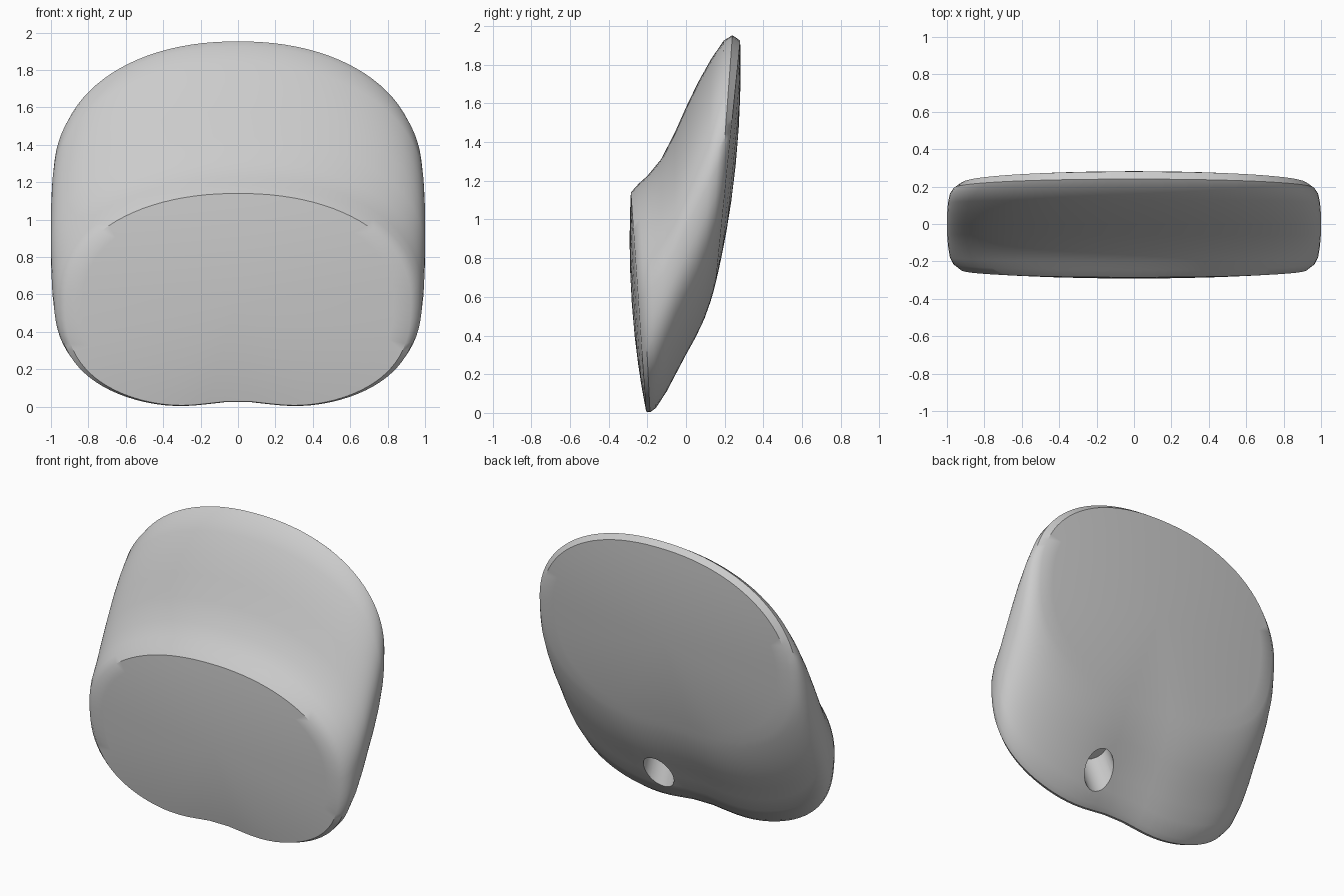
import bpy, bmesh, math
from mathutils import Vector, Matrix

cube = bpy.data.objects.get("Cube")
if cube:
    bpy.data.objects.remove(cube, do_unlink=True)

grey = bpy.data.materials.new("light grey")
grey.use_nodes = True
colour = (0.6, 0.6, 0.6, 1)
grey.diffuse_color = colour
grey.node_tree.nodes["Principled BSDF"].inputs["Base Color"].default_value = colour

SIDES = 96

# Stations front to back: y and z of the lower edge, y and z of the upper edge, half width
STATIONS = [
    (-.205, -.015, -.285, 1.14, .925),
    (-.185, -.018, -.245, 1.185, .965),
    (-.155, .005, -.2, 1.225, .985),
    (-.1, .09, -.13, 1.31, .995),
    (-.05, .185, -.06, 1.445, 1.0),
    (0, .28, 0, 1.58, 1.0),
    (.05, .37, .06, 1.705, 1.0),
    (.095, .465, .13, 1.83, .995),
    (.125, .55, .195, 1.925, .985),
    (.14, .6, .24, 1.953, .965),
    (.15, .64, .28, 1.925, .925),
]


def outline_point(station, t, scale=1.0, bulge=0.0):
    """Kidney outline: rounded top, squarer bottom with a shallow notch."""
    y0, z0, y1, z1, w = station
    c, s = math.cos(t), math.sin(t)
    n = 2.15 if s >= 0 else 2.65
    u = math.copysign(abs(c) ** (2 / n), c)
    v = math.copysign(abs(s) ** (2 / n), s)
    k = (v * scale + 1) / 2
    z = z0 + (z1 - z0) * k
    if s < 0:
        z += .045 * math.exp(-(u * w / .25) ** 2) * scale ** 2
    y = y0 + (y1 - y0) * k + bulge * (1 - scale ** 2)
    return Vector((u * w * scale, y, z))


def add_ring(bm, station, scale=1.0, bulge=0.0):
    return [bm.verts.new(outline_point(station, math.tau * (i + .5) / SIDES, scale, bulge))
            for i in range(SIDES)]


def bridge(bm, a, b):
    for i in range(SIDES):
        j = (i + 1) % SIDES
        bm.faces.new((a[i], a[j], b[j], b[i]))


# Body: lofted wall closed by two gently domed plates
bm = bmesh.new()
rings = [add_ring(bm, st) for st in STATIONS]
for a, b in zip(rings, rings[1:]):
    bridge(bm, a, b)
for ring, station, bulge in ((rings[0], STATIONS[0], -.035), (rings[-1], STATIONS[-1], .042)):
    for scale in (.9, .75, .55, .3):
        inner = add_ring(bm, station, scale, bulge)
        bridge(bm, ring, inner)
        ring = inner
    y0, z0, y1, z1, _ = station
    hub = bm.verts.new((0, (y0 + y1) / 2 + bulge, (z0 + z1) / 2))
    for i in range(SIDES):
        bm.faces.new((ring[i], ring[(i + 1) % SIDES], hub))
bmesh.ops.recalc_face_normals(bm, faces=bm.faces)
mesh = bpy.data.meshes.new("body")
bm.to_mesh(mesh)
bm.free()
mesh.materials.append(grey)
body = bpy.data.objects.new("body", mesh)
bpy.context.collection.objects.link(body)

# Slanted blind hole in the lower wall
axis = Vector((0, math.cos(math.radians(68)), -math.sin(math.radians(68))))
bm = bmesh.new()
bmesh.ops.create_cone(bm, cap_ends=True, segments=32, radius1=.105, radius2=.105, depth=.8,
                      matrix=Matrix.Translation(Vector((.24, -.055, .23)) + axis * .2)
                      @ axis.to_track_quat('Z', 'Y').to_matrix().to_4x4())
cut_mesh = bpy.data.meshes.new("hole_cutter")
bm.to_mesh(cut_mesh)
bm.free()
cut_mesh.materials.append(grey)
cutter = bpy.data.objects.new("hole_cutter", cut_mesh)
bpy.context.collection.objects.link(cutter)
cutter.hide_render = True
cutter.hide_viewport = True

hole = body.modifiers.new("hole", 'BOOLEAN')
hole.operation = 'DIFFERENCE'
hole.solver = 'EXACT'
hole.object = cutter

# Apply the cut, then smooth while keeping the rims crisp
bpy.context.view_layer.update()
evaluated = body.evaluated_get(bpy.context.evaluated_depsgraph_get())
cut_body = bpy.data.meshes.new_from_object(evaluated)
body.modifiers.clear()
body.data = cut_body
bpy.data.objects.remove(cutter, do_unlink=True)
bpy.ops.object.select_all(action='DESELECT')
body.select_set(True)
bpy.context.view_layer.objects.active = body
bpy.ops.object.shade_smooth_by_angle(angle=math.radians(35))
